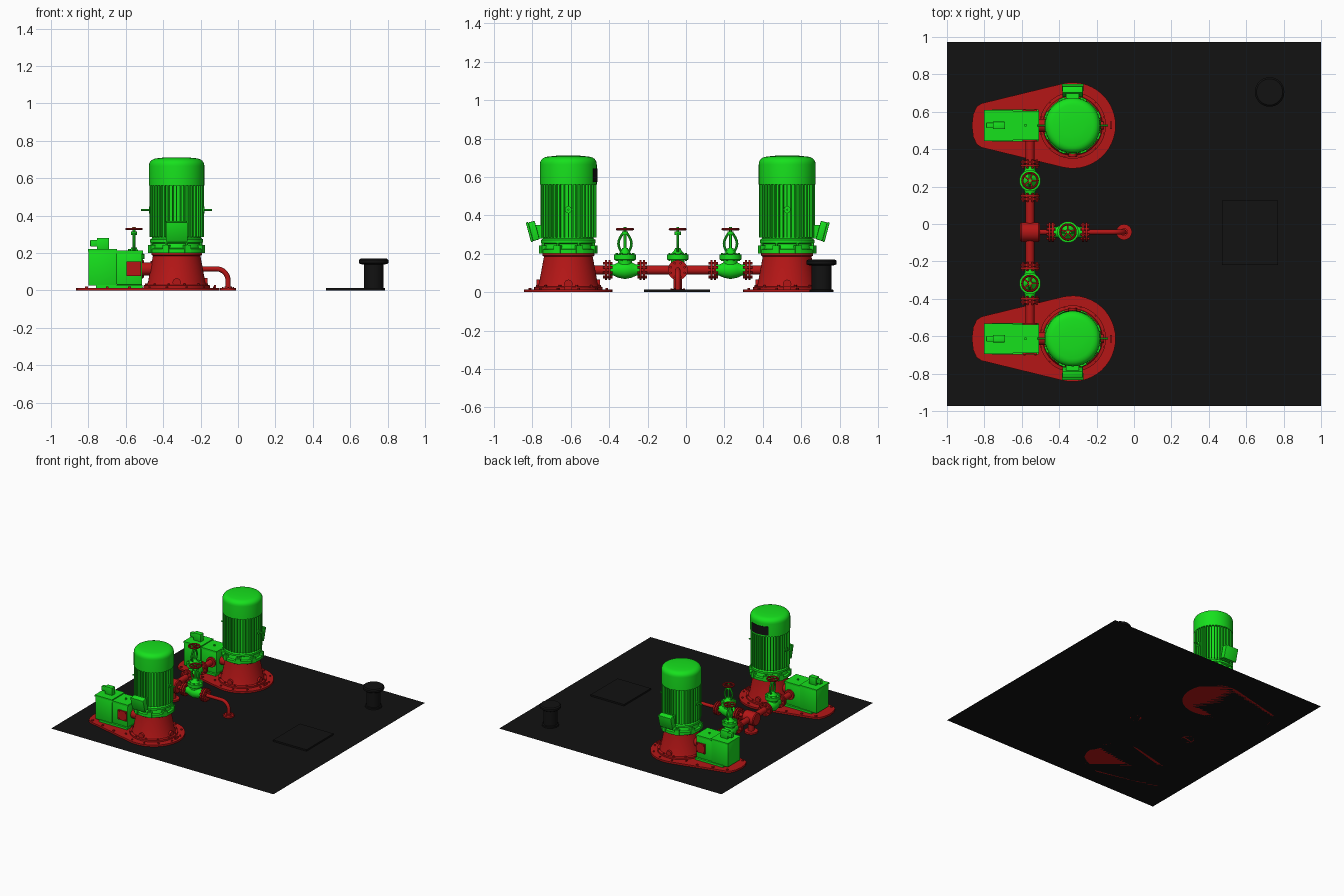
import bpy, bmesh
from math import sin, cos, pi, radians
from mathutils import Matrix, Vector

if "Cube" in bpy.data.objects:
    bpy.data.objects.remove(bpy.data.objects["Cube"])

T = lambda x, y, z: Matrix.Translation((x, y, z))
R = lambda deg, ax: Matrix.Rotation(radians(deg), 4, ax)
I = Matrix()


def material(name, rgb):
    m = bpy.data.materials.new(name)
    m.diffuse_color = (*rgb, 1)
    m.use_nodes = True
    m.node_tree.nodes["Principled BSDF"].inputs["Base Color"].default_value = m.diffuse_color
    return m


GREEN = material("green_paint", (0.008, 0.75, 0.012))
RED = material("red_paint", (0.46, 0.008, 0.008))
BLACK = material("black", (0.006, 0.006, 0.006))


def finish(name, bm, mat, M=I):
    bmesh.ops.remove_doubles(bm, verts=bm.verts, dist=1e-5)
    bm.transform(M)
    bmesh.ops.recalc_face_normals(bm, faces=bm.faces)
    for f in bm.faces:
        f.smooth = True
    for e in bm.edges:
        e.smooth = e.calc_face_angle(0) < 0.6
    me = bpy.data.meshes.new(name)
    bm.to_mesh(me)
    bm.free()
    me.materials.append(mat)
    bpy.context.collection.objects.link(bpy.data.objects.new(name, me))


def skin(bm, rings, caps=True):
    n = len(rings[0])
    for a, b in zip(rings, rings[1:]):
        for i in range(n):
            bm.faces.new((a[i], a[(i + 1) % n], b[(i + 1) % n], b[i]))
    if caps:
        bm.faces.new(rings[0])
        bm.faces.new(rings[-1])


def lathe(name, prof, mat, M=I, n=32, caps=True):
    bm = bmesh.new()
    skin(bm, [[bm.verts.new((r * cos(2 * pi * i / n), r * sin(2 * pi * i / n), z))
               for i in range(n)] for r, z in prof], caps)
    finish(name, bm, mat, M)


def rod(name, r, z0, z1, mat, M=I, n=24):
    lathe(name, [(r, z0), (r, z1)], mat, M, n)


def boxes(name, specs, mat, M=I, bevel=0.0):
    """specs: (x0, x1, y0, y1, z0, z1[, matrix])"""
    bm = bmesh.new()
    for s in specs:
        x0, x1, y0, y1, z0, z1 = s[:6]
        m = T((x0 + x1) / 2, (y0 + y1) / 2, (z0 + z1) / 2) @ Matrix.Diagonal((x1 - x0, y1 - y0, z1 - z0, 1))
        bmesh.ops.create_cube(bm, size=1, matrix=(s[6] if len(s) > 6 else I) @ m)
    if bevel:
        bmesh.ops.bevel(bm, geom=bm.edges[:], offset=bevel, segments=2, affect='EDGES', profile=0.5)
    finish(name, bm, mat, M)


def bolts(name, count, ring, r, z, h, mat, M=I):
    bm = bmesh.new()
    for i in range(count):
        a = 2 * pi * (i + 0.5) / count
        bmesh.ops.create_cone(bm, cap_ends=True, segments=6, radius1=r, radius2=r, depth=h,
                              matrix=T(ring * cos(a), ring * sin(a), z + h / 2))
    finish(name, bm, mat, M)


def tube(name, pts, r, normal, mat, M=I, n=16):
    """round tube along a planar path"""
    bm = bmesh.new()
    P, N, rings = [Vector(p) for p in pts], Vector(normal), []
    for i, p in enumerate(P):
        t = (P[min(i + 1, len(P) - 1)] - P[max(i - 1, 0)]).normalized()
        s = t.cross(N)
        rings.append([bm.verts.new(p + r * (cos(2 * pi * k / n) * N + sin(2 * pi * k / n) * s)) for k in range(n)])
    skin(bm, rings)
    finish(name, bm, mat, M)


def extrude(name, pts, z0, z1, mat, M=I):
    bm = bmesh.new()
    skin(bm, [[bm.verts.new((x, y, z)) for x, y in pts] for z in (z0, z1)])
    finish(name, bm, mat, M)


YC, ZP, MX, VX = -0.043, 0.115, -0.328, -0.556   # symmetry line, pipe height, motor x, manifold x


def flange_pair(name, M):
    for k in (-1, 1):
        rod(name, 0.052, k * 0.009 - 0.006, k * 0.009 + 0.006, RED, M)
    bolts(name + "_bolts", 8, 0.039, 0.007, -0.024, 0.048, RED, M)


def valve(M):
    """globe valve, pipe along local y, origin on the pipe axis"""
    lathe("valve_body", [(0.028, -0.085), (0.028, -0.06), (0.04, -0.035), (0.047, 0),
                         (0.04, 0.035), (0.028, 0.06), (0.028, 0.085)], GREEN, M @ R(90, 'X'))
    lathe("valve_bonnet", [(0.036, 0), (0.036, 0.052), (0.057, 0.054), (0.057, 0.08), (0.036, 0.083),
                           (0.02, 0.1), (0.014, 0.115)], GREEN, M)
    bolts("bonnet_bolts", 8, 0.047, 0.006, 0.046, 0.042, GREEN, M)
    for s in (-1, 1):
        tube("valve_yoke", [(0, s * (0.012 + 0.022 * sin(pi * i / 10)), 0.085 + 0.105 * i / 10)
                            for i in range(11)], 0.007, (1, 0, 0), GREEN, M, 10)
        flange_pair("valve_flange", M @ T(0, s * 0.09, 0) @ R(90, 'X'))
    rod("yoke_head", 0.016, 0.182, 0.2, GREEN, M)
    rod("valve_stem", 0.007, 0.08, 0.225, GREEN, M, 12)
    W = M @ T(0, 0, 0.213)
    lathe("handwheel_rim", [(0.041 + 0.006 * cos(2 * pi * i / 10), 0.006 * sin(2 * pi * i / 10))
                            for i in range(11)], RED, W, 32, False)
    boxes("handwheel_spokes", [(0, 0.04, -0.004, 0.004, -0.003, 0.003, R(72 * i, 'Z')) for i in range(5)], RED, W)
    rod("handwheel_hub", 0.011, -0.006, 0.007, RED, W, 16)


# floor, hatch and bollard
bm = bmesh.new()
bm.faces.new([bm.verts.new(p) for p in ((-1, -.973, 0), (1, -.973, 0), (1, .973, 0), (-1, .973, 0))])
finish("floor_sheet", bm, BLACK)
boxes("floor_hatch", [(0.47, 0.77, -0.22, 0.125, 0, 0.013)], BLACK)
lathe("bollard", [(0.062, 0), (0.062, 0.012), (0.052, 0.014), (0.052, 0.138), (0.072, 0.141), (0.079, 0.147),
                  (0.079, 0.162), (0.07, 0.17)], BLACK, T(0.725, 0.706, 0))

# two mirrored pump units, outer side towards local +y
for s in (-1, 1):
    U = T(0, YC, 0) @ Matrix.Diagonal((1, s, 1, 1)) @ T(0, 0.57, 0)
    C = U @ T(MX, 0, 0)
    # teardrop base plate
    left = [(-0.815, 0.118), (-0.842, 0.1), (-0.86, 0.06), (-0.867, 0), (-0.86, -0.06), (-0.842, -0.1), (-0.815, -0.118)]
    arc = [(MX + 0.23 * cos(radians(a)), 0.23 * sin(radians(a))) for a in range(-104, 105, 8)]
    extrude("base_plate", arc + left, 0, 0.014, RED, U)
    bolts("base_bolts", 12, 0.207, 0.007, 0.012, 0.01, RED, C)
    boxes("plate_bolts", [(x - .007, x + .007, k * y - .007, k * y + .007, .012, .022)
                          for x, y in ((-.81, .1), (-.7, .125), (-.58, .155)) for k in (-1, 1)], RED, U)
    # pedestal
    lathe("pedestal", [(0.178, 0.013), (0.178, 0.027), (0.16, 0.03), (0.153, 0.045), (0.127, 0.185),
                       (0.135, 0.19), (0.135, 0.2)], RED, C, 48)
    bolts("pedestal_bolts", 12, 0.168, 0.007, 0.025, 0.011, RED, C)
    for a in (0, 90, 270):
        rod("pedestal_drain", 0.022, 0.14, 0.165, RED, C @ R(a, 'Z') @ T(0, 0, 0.043) @ R(90, 'Y'), 16)
    boxes("base_lug", [(0.2, 0.21, -0.02, 0.02, 0.013, 0.03)], RED, C)
    # motor
    lathe("motor_flange", [(0.152, 0.2), (0.152, 0.222), (0.136, 0.226), (0.13, 0.25), (0.142, 0.256),
                           (0.142, 0.272), (0.13, 0.28), (0.13, 0.3)], GREEN, C, 48)
    boxes("motor_flange_lugs", [(0.12, 0.157, -0.018, 0.018, 0.2, 0.243, R(45 * i + 22.5, 'Z'))
                                for i in range(8)], GREEN, C)
    bolts("motor_flange_bolts", 8, 0.143, 0.008, 0.235, 0.02, GREEN, C)
    rod("motor_core", 0.131, 0.28, 0.57, GREEN, C, 48)
    boxes("cooling_fins", [(0.12, 0.146, -0.003, 0.003, 0.285, 0.566, R(9 * i, 'Z')) for i in range(40)], GREEN, C)
    lathe("motor_cowl", [(0.148, 0.562), (0.148, 0.665)] +
          [(0.108 + 0.04 * cos(radians(a)), 0.668 + 0.037 * sin(radians(a))) for a in range(15, 76, 15)] +
          [(0.108, 0.706), (0.06, 0.711)], GREEN, C, 48)
    # lifting pins
    for k in (0, 180):
        L = C @ R(k, 'Z') @ T(0, 0, 0.43) @ R(90, 'Y')
        rod("lifting_pin", 0.005, 0.125, 0.19, GREEN, L, 12)
        rod("lifting_collar", 0.018, 0.14, 0.148, GREEN, L, 16)
    # terminal box
    boxes("terminal_neck", [(-0.035, 0.035, 0.12, 0.175, 0.28, 0.35)], GREEN, C)
    B = C @ T(0, 0.183, 0.318) @ R(-15, 'X')
    boxes("terminal_box", [(-0.055, 0.055, -0.021, 0.014, -0.05, 0.05)], GREEN, B, 0.004)
    boxes("terminal_lid", [(-0.058, 0.058, 0.014, 0.026, -0.053, 0.053)], GREEN, B, 0.003)
    # drive housing beside the motor
    boxes("housing_feet", [(-0.76, -0.51, -0.085, 0.085, 0.013, 0.03)], GREEN, U)
    boxes("housing_tank", [(-0.8, -0.65, -0.078, 0.078, 0.025, 0.21)], GREEN, U, 0.003)
    boxes("housing_tank_lid", [(-0.803, -0.648, -0.082, 0.082, 0.208, 0.22)], GREEN, U)
    boxes("housing_block", [(-0.65, -0.512, -0.072, 0.072, 0.03, 0.2)], GREEN, U, 0.003)
    boxes("housing_block_lid", [(-0.65, -0.508, -0.077, 0.077, 0.198, 0.212)], GREEN, U)
    boxes("filler_box", [(-0.755, -0.69, -0.02, 0.02, 0.218, 0.28), (-0.79, -0.75, -0.015, 0.015, 0.235, 0.27)], GREEN, U, 0.003)
    rod("housing_plug", 0.008, 0.21, 0.222, GREEN, U @ T(-0.58, 0, 0), 6)
    boxes("housing_cover", [(-0.595, -0.518, 0.07, 0.082, 0.078, 0.155)], RED, U)
    bolts("housing_cover_bolts", 4, 0.042, 0.006, 0, 0.007, RED, U @ T(-0.556, 0.082, 0.116) @ R(-90, 'X'))
    rod("shaft_coupling", 0.035, -0.52, -0.45, RED, U @ T(0, 0, ZP) @ R(90, 'Y'))
    # discharge pipe and valve
    P = T(VX, YC, ZP) @ R(-90 * s, 'X')
    rod("inner_pipe", 0.023, 0.03, 0.19, RED, P)
    rod("outer_pipe", 0.023, 0.36, 0.51, RED, P)
    rod("housing_outlet", 0.04, 0.485, 0.505, RED, P)
    valve(T(VX, YC + s * 0.275, ZP))

# manifold tee with its leg
K = T(VX, YC, 0)
lathe("manifold_tee", [(0.045, -0.053), (0.052, -0.046), (0.052, 0.046), (0.045, 0.053)], RED, K @ T(0, 0, ZP) @ R(90, 'Y'))
lathe("manifold_leg", [(0.05, 0), (0.05, 0.014), (0.023, 0.016), (0.023, ZP)], RED, K)

# common outlet: valve, pipe bending down into the floor
valve(T(-0.353, YC, ZP) @ R(90, 'Z'))
tube("outlet_stub", [(VX, YC, ZP), (-0.44, YC, ZP)], 0.014, (0, 1, 0), RED)
bend = [(-0.115 + 0.062 * sin(radians(a)), YC, ZP - 0.062 + 0.062 * cos(radians(a))) for a in range(0, 91, 10)]
tube("outlet_pipe", [(-0.27, YC, ZP)] + bend + [(-0.053, YC, 0.005)], 0.0135, (0, 1, 0), RED)
lathe("outlet_foot", [(0.042, 0), (0.042, 0.012), (0.02, 0.014), (0.02, 0.022)], RED, T(-0.053, YC, 0))
bolts("outlet_foot_bolts", 6, 0.032, 0.005, 0.01, 0.008, RED, T(-0.053, YC, 0))

# curved rating plate on the inner side of the front motor
bm = bmesh.new()
skin(bm, [[bm.verts.new((r * cos(radians(a)), r * sin(radians(a)), z))
           for r, z in ((0.146, 0.575), (0.151, 0.575), (0.151, 0.645), (0.146, 0.645))] for a in range(60, 121, 6)])
finish("rating_plate", bm, BLACK, T(MX, YC - 0.57, 0))
